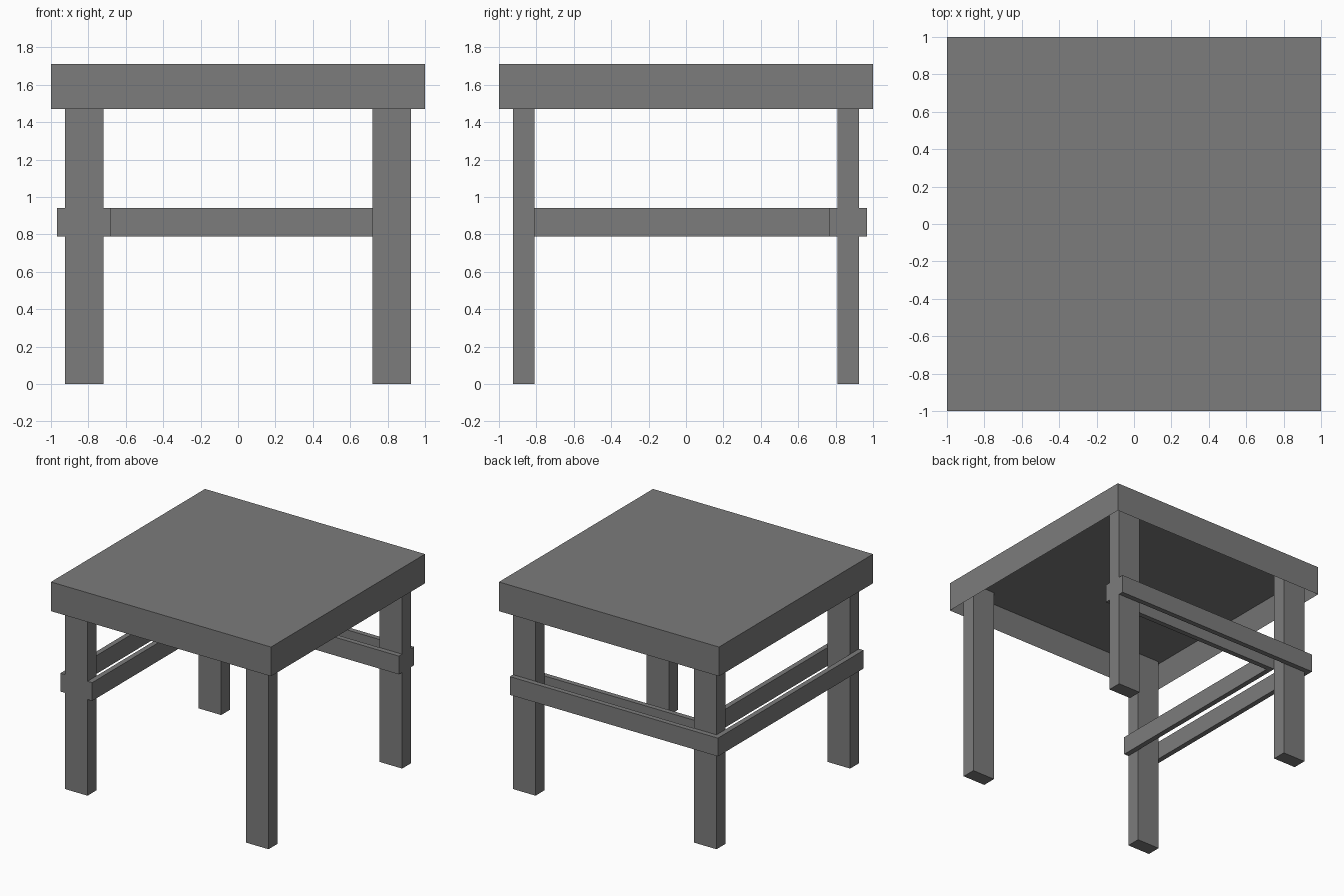
import bpy
import bmesh
from mathutils import Matrix, Vector

if "Cube" in bpy.data.objects:
    bpy.data.objects.remove(bpy.data.objects["Cube"], do_unlink=True)

grey = bpy.data.materials.new("plain_grey")
GREY = (0.2, 0.2, 0.2, 1)
grey.use_nodes = True
grey.diffuse_color = GREY
grey.node_tree.nodes["Principled BSDF"].inputs["Base Color"].default_value = GREY


def add_object(name, bm):
    mesh = bpy.data.meshes.new(name)
    bm.to_mesh(mesh)
    bm.free()
    mesh.materials.append(grey)
    obj = bpy.data.objects.new(name, mesh)
    bpy.context.collection.objects.link(obj)
    return obj


def box(name, low, high):
    """Axis-aligned board between two opposite corners."""
    low, high = Vector(low), Vector(high)
    bm = bmesh.new()
    place = Matrix.Translation((low + high) / 2) @ Matrix.Diagonal((high - low).to_4d())
    bmesh.ops.create_cube(bm, size=1, matrix=place)
    return add_object(name, bm)


RIM, TOP, PANEL = 1.47, 1.71, 1.647      # heights of the table top
LEG_OUT, LEG_X, LEG_Y = 0.925, 0.72, 0.81
RAIL_LOW, RAIL_HIGH, RAIL = 0.79, 0.94, 0.042

# Table top: a block with its underside hollowed out, leaving an apron
bm = bmesh.new()
place = Matrix.Translation((0, 0, (RIM + TOP) / 2)) @ Matrix.Diagonal((2, 2, TOP - RIM, 1))
bmesh.ops.create_cube(bm, size=1, matrix=place)
bm.normal_update()
under = [f for f in bm.faces if f.normal.z < -0.5]
bmesh.ops.inset_region(bm, faces=under, thickness=1 - LEG_OUT)
for v in under[0].verts:
    v.co.z = PANEL
add_object("table_top", bm)

# Legs, standing inside the apron corners
for y_name, sy in (("front", -1), ("back", 1)):
    for x_name, sx in (("right", -1), ("left", 1)):
        xs = sorted((sx * LEG_X, sx * LEG_OUT))
        ys = sorted((sy * LEG_Y, sy * LEG_OUT))
        box(f"{y_name}_{x_name}_leg", (xs[0], ys[0], 0), (xs[1], ys[1], PANEL))

# Paired rails clamping the legs on the back and right sides
for name, edge, step in (("outer", LEG_OUT, RAIL), ("inner", LEG_Y, -RAIL)):
    y0, y1 = sorted((edge, edge + step))
    corner = LEG_OUT + RAIL if name == "outer" else LEG_X
    box(f"back_{name}_rail", (-corner, y0, RAIL_LOW), (LEG_OUT, y1, RAIL_HIGH))
for name, edge, step in (("outer", -LEG_OUT, -RAIL), ("inner", -LEG_X, RAIL)):
    x0, x1 = sorted((edge, edge + step))
    end = LEG_OUT if name == "outer" else LEG_Y
    box(f"right_{name}_rail", (x0, -LEG_OUT, RAIL_LOW), (x1, end, RAIL_HIGH))
